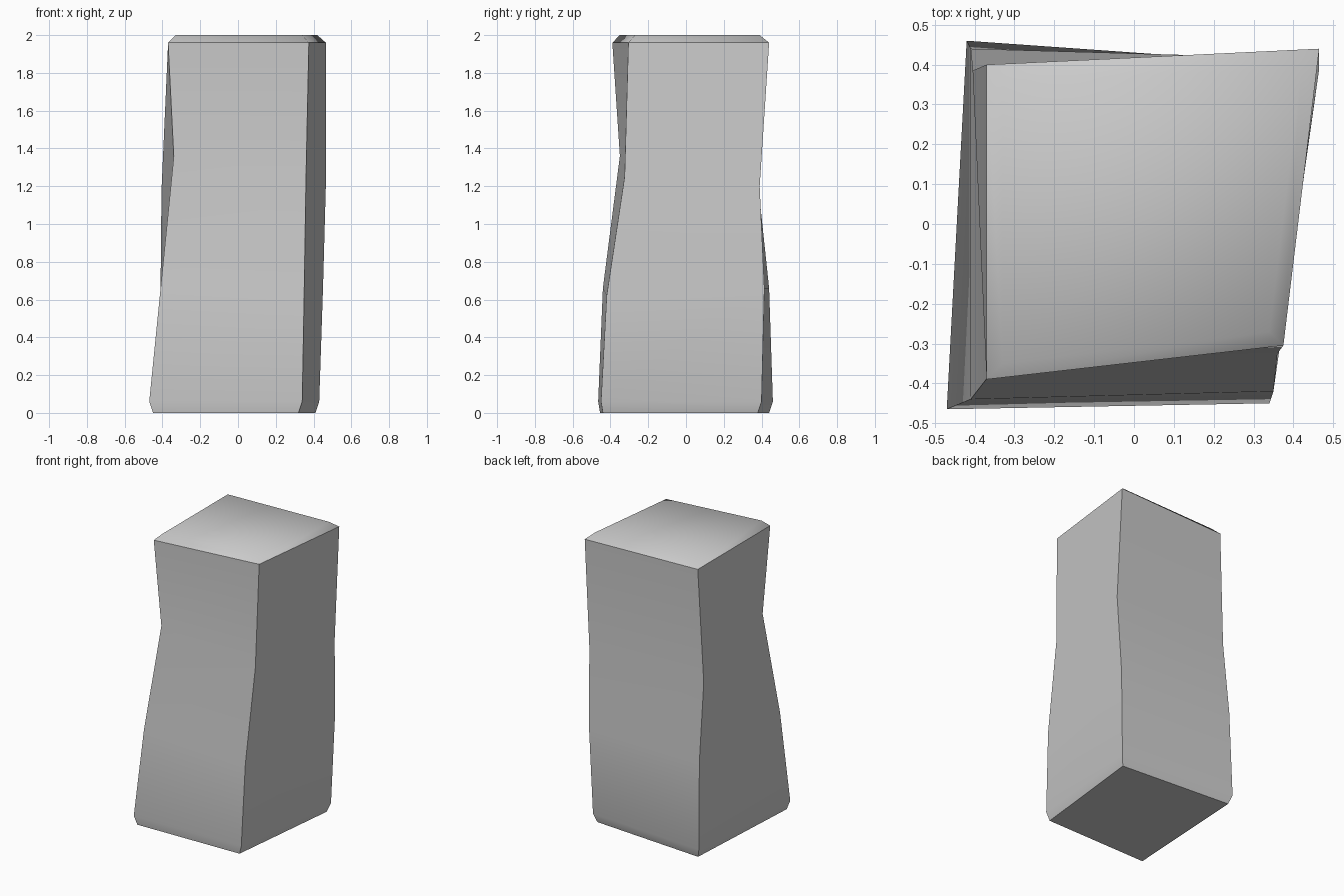
import bpy, bmesh

default = bpy.data.objects.get("Cube")
if default:
    bpy.data.objects.remove(default, do_unlink=True)

# One grey stone colour
stone = bpy.data.materials.new("stone_grey")
stone.use_nodes = True
grey = (0.6, 0.6, 0.6, 1)
stone.diffuse_color = grey
stone.node_tree.nodes["Principled BSDF"].inputs["Base Color"].default_value = grey

# The four leaning corner edges, each from base to cap
corners = [
    [(-.45, -.455, 0), (-.47, -.465, .06), (-.41, -.44, .66), (-.34, -.35, 1.36), (-.37, -.39, 1.96), (-.33, -.35, 2)],
    [(.32, -.44, 0), (.34, -.45, .06), (.35, -.42, .62), (.36, -.325, 1.25), (.375, -.305, 1.96), (.34, -.27, 2)],
    [(.41, .38, 0), (.43, .40, .06), (.45, .415, .66), (.465, .39, 1.2), (.465, .44, 1.96), (.42, .39, 2)],
    [(-.40, .44, 0), (-.42, .46, .06), (-.41, .44, .66), (-.405, .385, 1.18), (-.37, .40, 1.96), (-.33, .36, 2)],
]
CAP, RIM = 5, 4

# Pillar skinned around the corner edges
bm = bmesh.new()
cols = [[bm.verts.new(p) for p in c] for c in corners]
for i in range(4):
    a, b = cols[i], cols[(i + 1) % 4]
    for k in range(CAP):
        bm.faces.new((a[k], b[k], b[k + 1], a[k + 1]))
bm.faces.new([c[0] for c in reversed(cols)])
bm.faces.new([c[CAP] for c in cols])
for f in bm.faces:
    f.smooth = True

# Crisp corners, base and rim; the cap bevel stays soft
for i in range(4):
    a, b = cols[i], cols[(i + 1) % 4]
    sharp = [(a[k], a[k + 1]) for k in range(RIM)] + [(a[0], b[0]), (a[RIM], b[RIM])]
    for pair in sharp:
        bm.edges.get(pair).smooth = False

mesh = bpy.data.meshes.new("stone_pillar")
bm.to_mesh(mesh)
bm.free()
mesh.materials.append(stone)
pillar = bpy.data.objects.new("stone_pillar", mesh)
bpy.context.collection.objects.link(pillar)
